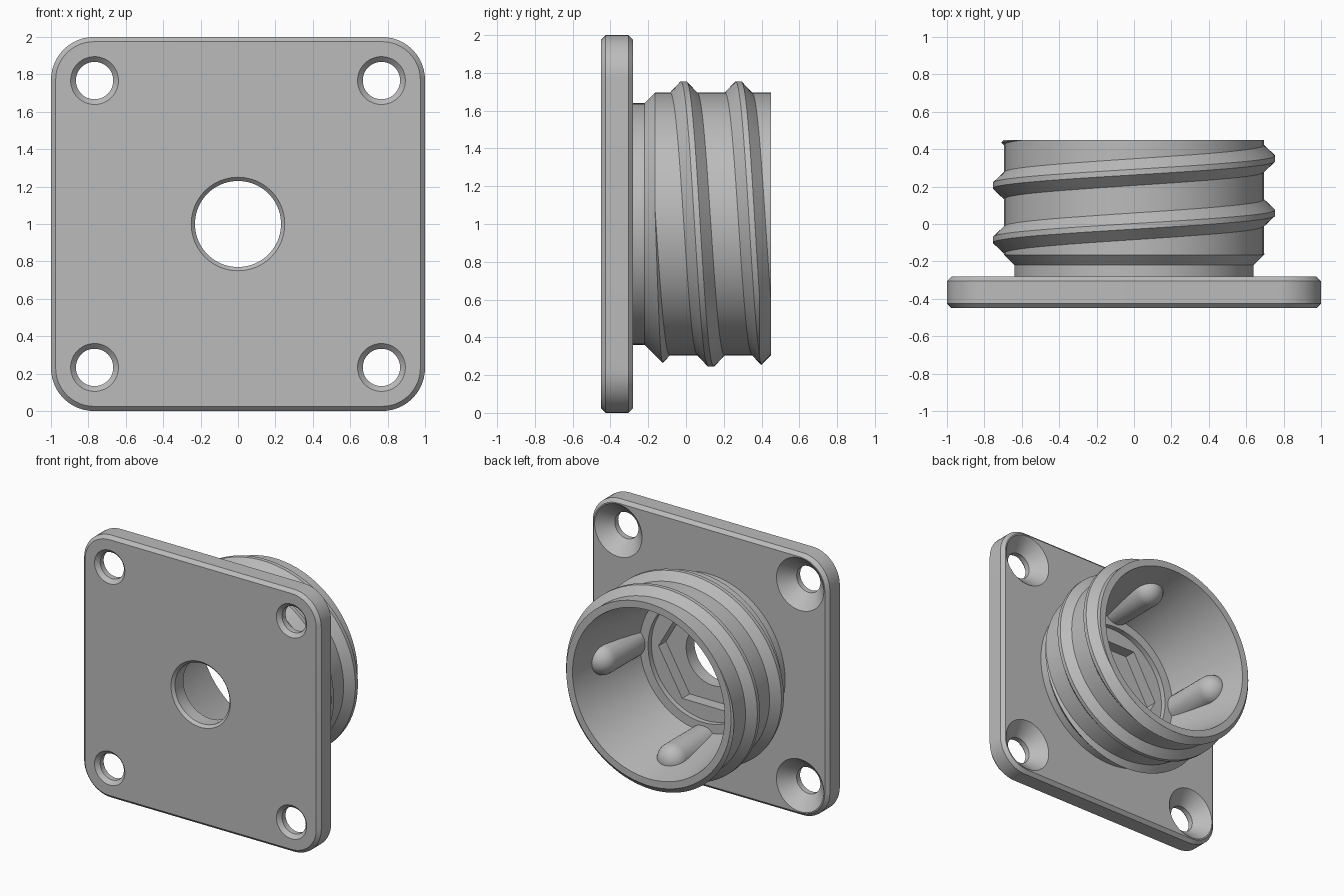
import bpy
import bmesh
from math import cos, sin, pi, tau, radians

if "Cube" in bpy.data.objects:
    bpy.data.objects.remove(bpy.data.objects["Cube"], do_unlink=True)

SEGMENTS = 96
AXIS_Z = 1.0

grey = bpy.data.materials.new("plain grey")
grey.use_nodes = True
grey.diffuse_color = (0.5, 0.5, 0.5, 1)
grey.node_tree.nodes["Principled BSDF"].inputs["Base Color"].default_value = (0.5, 0.5, 0.5, 1)


def loft(name, rings):
    """Solid skinned through equal rings of points, capped at both ends."""
    bm = bmesh.new()
    loops = [[bm.verts.new(p) for p in ring] for ring in rings]
    n = len(rings[0])
    for a, b in zip(loops, loops[1:]):
        for i in range(n):
            j = (i + 1) % n
            bm.faces.new((a[i], a[j], b[j], b[i]))
    bm.faces.new(loops[0][::-1])
    bm.faces.new(loops[-1])
    bmesh.ops.recalc_face_normals(bm, faces=bm.faces)
    mesh = bpy.data.meshes.new(name)
    bm.to_mesh(mesh)
    bm.free()
    mesh.materials.append(grey)
    obj = bpy.data.objects.new(name, mesh)
    bpy.context.collection.objects.link(obj)
    return obj


def lathe(name, profile, x=0.0, z=AXIS_Z, segments=SEGMENTS):
    """Solid of revolution about the y direction from (radius, y) points."""
    angles = [tau * i / segments for i in range(segments)]
    return loft(name, [[(x + r * cos(a), y, z + r * sin(a)) for a in angles]
                       for r, y in profile])


def activate(obj):
    bpy.ops.object.select_all(action="DESELECT")
    obj.select_set(True)
    bpy.context.view_layer.objects.active = obj


def combine(obj, tool, operation):
    """Boolean the tool into the object, then discard the tool."""
    tool.hide_render = True
    mod = obj.modifiers.new("combine", "BOOLEAN")
    mod.operation = operation
    mod.solver = "EXACT"
    mod.object = tool
    activate(obj)
    bpy.ops.object.modifier_apply(modifier=mod.name)
    bpy.data.objects.remove(tool, do_unlink=True)


def rounded_square(y, inset):
    """Outline of the plate at depth y, pulled in by inset."""
    centre, radius, steps = 0.77, 0.23 - inset, 12
    points = []
    for corner, (sx, sz) in enumerate(((1, 1), (-1, 1), (-1, -1), (1, -1))):
        for i in range(steps + 1):
            a = (corner + i / steps) * pi / 2
            points.append((sx * centre + radius * cos(a), y,
                           AXIS_Z + sz * centre + radius * sin(a)))
    return points


# Mounting plate with chamfered rims, joined to the collar
body = loft("flange_and_collar", [rounded_square(y, inset) for y, inset in
                                  ((-0.45, 0.025), (-0.425, 0), (-0.305, 0), (-0.28, 0.025))])
collar = lathe("collar", [(0.64, -0.35), (0.64, -0.22), (0.695, -0.165), (0.695, 0.45)])
combine(body, collar, "UNION")

# Tapered bore, leaving four round-ended guide ribs standing on its wall
bore = lathe("bore", [(0.46, -0.24), (0.46, -0.2), (0.53, -0.2), (0.642, 0.45), (0.65, 0.5)])
rib_radius, rib_offset, rib_top = 0.115, 0.6, 0.15
for k in range(4):
    a = k * pi / 2
    dome = [(rib_radius * cos(t), rib_top + rib_radius * sin(t))
            for t in (radians(d) for d in range(0, 90, 10))]
    dome.append((0.002, rib_top + rib_radius))
    rib = lathe("rib", [(rib_radius, -0.3)] + dome, rib_offset * cos(a),
                AXIS_Z + rib_offset * sin(a), 32)
    combine(bore, rib, "DIFFERENCE")
combine(body, bore, "DIFFERENCE")

# Hexagonal nut pocket and central bolt hole
combine(body, lathe("nut_pocket", [(0.4, -0.33), (0.4, -0.1)], segments=6), "DIFFERENCE")
combine(body, lathe("bolt_hole", [(0.27, -0.47), (0.23, -0.43), (0.23, -0.1)]), "DIFFERENCE")

# Countersunk screw holes in the corners
for sx in (-1, 1):
    for sz in (-1, 1):
        hole = lathe("screw_hole", [(0.148, -0.47), (0.1, -0.422), (0.1, -0.38), (0.22, -0.26)],
                     0.767 * sx, AXIS_Z + 0.767 * sz, 48)
        combine(body, hole, "DIFFERENCE")

# Helical thread, trimmed to the chamfers at both ends of the collar
pitch, start = 0.29, 0.06
section = [(-0.095, 0.67), (-0.015, 0.755), (0.015, 0.755), (0.095, 0.67)]
rings = []
for i in range(-120, 169):
    turn = i / SEGMENTS
    a = -tau * turn
    rings.append([(r * cos(a), start + pitch * turn + dy, AXIS_Z + r * sin(a))
                  for dy, r in section])
thread = loft("screw_thread", rings)
envelope = lathe("envelope", [(0.64, -0.22), (0.8, -0.06), (0.8, 0.345), (0.695, 0.4495)])
combine(thread, envelope, "INTERSECT")

# Smooth round surfaces, crisp edges
for obj in (body, thread):
    activate(obj)
    bpy.ops.object.shade_smooth_by_angle(angle=radians(28))
